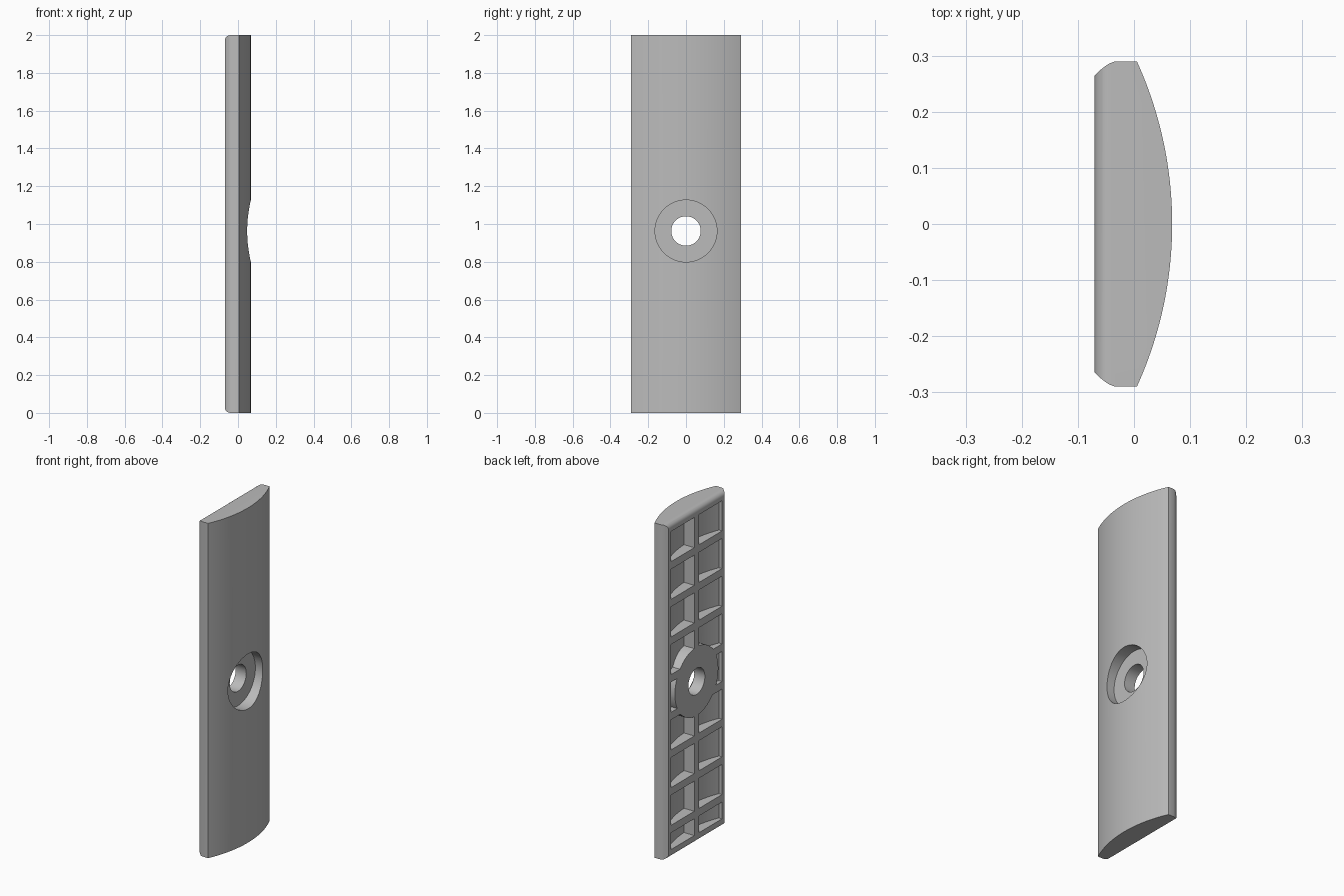
import bpy, bmesh, math
from mathutils import Matrix, Vector

if "Cube" in bpy.data.objects:
    bpy.data.objects.remove(bpy.data.objects["Cube"], do_unlink=True)

HALF = 0.29        # half width of the bar
RADIUS = 0.70      # radius of the crowned face
CROWN = 0.068      # highest point of the crown
BACK = -0.07       # flat ribbed face
SKIN = 0.07        # thickness left behind the pockets
HOLE_Z = 0.963


def crown(y, inset=0.0):
    r = RADIUS - inset
    return CROWN - RADIUS + math.sqrt(r * r - y * y)


def span(a, b, n):
    return [a + (b - a) * i / n for i in range(n + 1)]


def prism(bm, points, offset):
    """Extrude a closed outline of 3D points along offset."""
    face = bm.faces.new([bm.verts.new(p) for p in points])
    out = bmesh.ops.extrude_face_region(bm, geom=[face], use_keep_orig=True)
    verts = [g for g in out["geom"] if isinstance(g, bmesh.types.BMVert)]
    bmesh.ops.translate(bm, verts=verts, vec=Vector(offset))


def finish(name, bm):
    bmesh.ops.recalc_face_normals(bm, faces=bm.faces)
    mesh = bpy.data.meshes.new(name)
    bm.to_mesh(mesh)
    bm.free()
    obj = bpy.data.objects.new(name, mesh)
    bpy.context.collection.objects.link(obj)
    return obj


def cylinder(name, radius, x0, x1):
    """Cylinder along x, centred on the screw hole."""
    bm = bmesh.new()
    place = Matrix.Translation(((x0 + x1) / 2, 0, HOLE_Z)) @ Matrix.Rotation(math.pi / 2, 4, "Y")
    bmesh.ops.create_cone(bm, cap_ends=True, segments=64, radius1=radius,
                          radius2=radius, depth=x1 - x0, matrix=place)
    return finish(name, bm)


def combine(target, tool, operation):
    mod = target.modifiers.new(operation, "BOOLEAN")
    mod.operation = operation
    mod.solver = "EXACT"
    mod.object = tool
    bpy.context.view_layer.objects.active = target
    bpy.ops.object.modifier_apply(modifier=mod.name)
    bpy.data.objects.remove(tool, do_unlink=True)


# Crowned bar: eased back corners, curved front
bm = bmesh.new()
corner = [(BACK, 0.265), (-0.057, 0.277), (-0.046, 0.285), (-0.034, HALF)]
outline = [(x, y) for x, y in corner]
outline += [(crown(y), y) for y in span(HALF, -HALF, 56)]
outline += [(x, -y) for x, y in reversed(corner)]
prism(bm, [(x, y, 0) for x, y in outline], (0, 0, 2))
bar = finish("crowned_bar", bm)

# Rounded back edges at both ends
bm = bmesh.new()
ease = 0.03
side = [(BACK + ease - ease * math.cos(a), ease - ease * math.sin(a))
        for a in span(0, math.pi / 2, 6)]
end = side + [(0.2, 0)]
end += [(x, 2 - z) for x, z in reversed(end)]
prism(bm, [(x, -0.4, z) for x, z in end], (0, 0.8, 0))
combine(bar, finish("end_shape", bm), "INTERSECT")

# Two columns of pockets leave a grid of ribs
bm = bmesh.new()
pitch, rib, top, bottom = 0.225, 0.045, 1.95, 0.05
for row in range(9):
    high = top - row * pitch
    low = max(high - pitch + rib, bottom)
    for s in (1, -1):
        floor = [(crown(y, SKIN), s * y, low) for y in span(0.022, 0.24, 12)]
        mouth = [(-0.1, s * 0.24, low), (-0.1, s * 0.022, low)]
        prism(bm, floor + mouth, (0, 0, high - low))
pockets = finish("pockets", bm)

# Round boss kept solid around the screw hole
combine(pockets, cylinder("boss", 0.205, -0.2, 0.2), "DIFFERENCE")
combine(bar, pockets, "DIFFERENCE")

# Countersunk seat and through hole
combine(bar, cylinder("seat", 0.164, 0.0, 0.2), "DIFFERENCE")
combine(bar, cylinder("through_hole", 0.078, -0.2, 0.1), "DIFFERENCE")

# Plain grey finish
grey = bpy.data.materials.new("plain_grey")
grey.use_nodes = True
colour = (0.5, 0.5, 0.5, 1)
grey.diffuse_color = colour
grey.node_tree.nodes["Principled BSDF"].inputs["Base Color"].default_value = colour
bar.data.materials.clear()
bar.data.materials.append(grey)

bpy.ops.object.select_all(action="DESELECT")
bar.select_set(True)
bpy.context.view_layer.objects.active = bar
bpy.ops.object.shade_smooth_by_angle(angle=math.radians(25))
